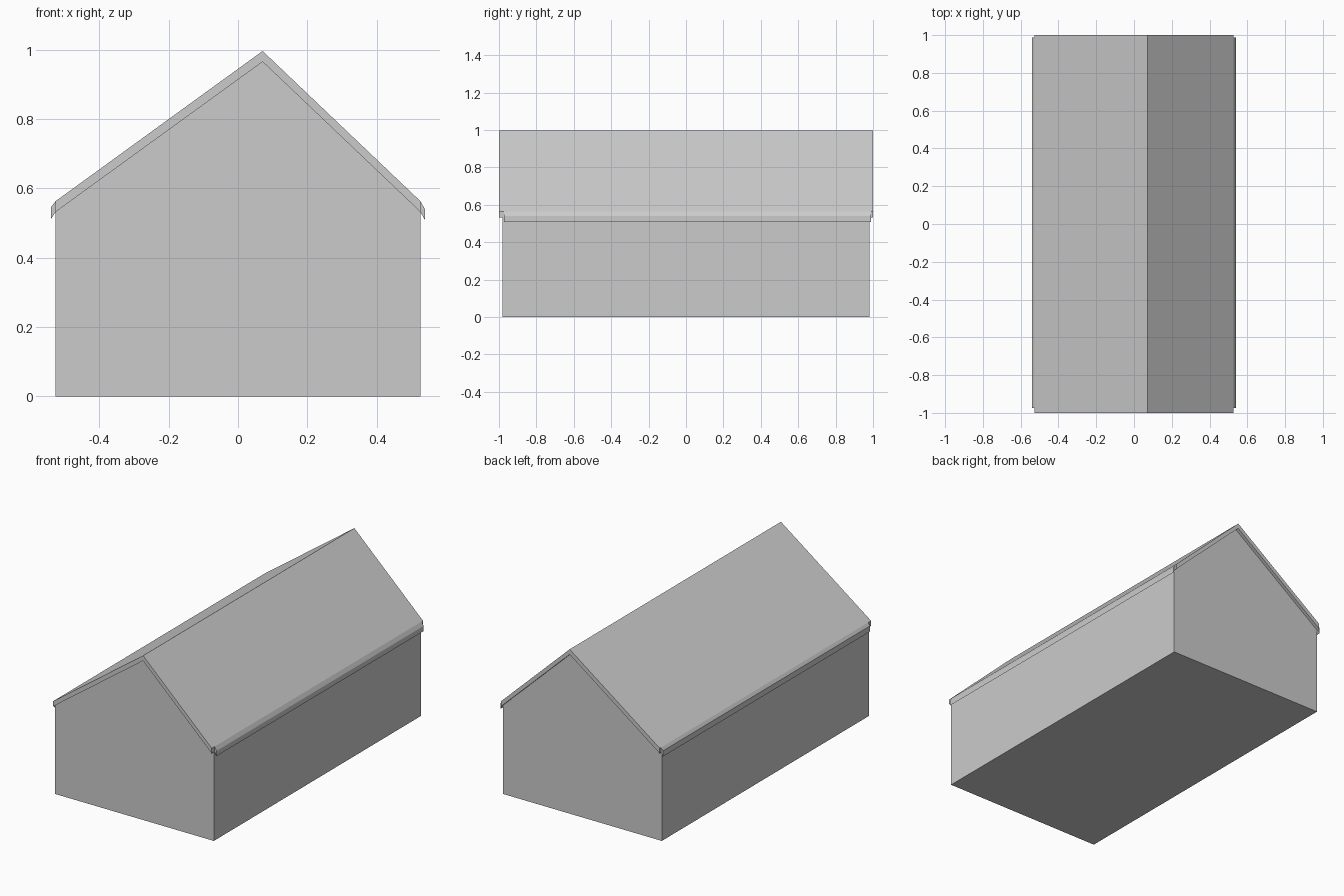
import bpy

if "Cube" in bpy.data.objects:
    bpy.data.objects.remove(bpy.data.objects["Cube"])


def extrude_profile(name, profile, y0, y1):
    """Extrude a closed x/z profile along y into a solid prism."""
    n = len(profile)
    verts = [(x, y, z) for y in (y0, y1) for x, z in profile]
    faces = [tuple(range(n)), tuple(reversed(range(n, 2 * n)))]
    for i in range(n):
        j = (i + 1) % n
        faces.append((j, i, i + n, j + n))
    mesh = bpy.data.meshes.new(name)
    mesh.from_pydata(verts, [], faces)
    mesh.update()
    obj = bpy.data.objects.new(name, mesh)
    bpy.context.collection.objects.link(obj)
    return obj


HALF = 0.526      # half width of the walls
RIDGE = 0.071     # ridge sits right of centre
EAVE, APEX = 0.532, 0.965
THICK = 0.031     # vertical roof thickness

# Walls with gable ends
extrude_profile("house_body", [(-HALF, 0), (HALF, 0), (HALF, EAVE),
                               (RIDGE, APEX), (-HALF, EAVE)], -0.98, 0.98)

# Two roof slopes, overhanging the gables slightly
for side, name in ((-1, "roof_left"), (1, "roof_right")):
    x = side * HALF
    profile = [(x, EAVE), (RIDGE, APEX), (RIDGE, APEX + THICK), (x, EAVE + THICK)]
    extrude_profile(name, profile[::-side], -1.0, 1.0)

# Fascia strips along both eaves
for side, name, top, low in ((-1, "fascia_left", 0.546, 0.512),
                             (1, "fascia_right", 0.54, 0.509)):
    x, out = side * HALF, side * 0.539
    profile = [(x, EAVE), (x, EAVE + THICK), (out, top), (out, low)]
    extrude_profile(name, profile[::-side], -0.973, 0.988)
